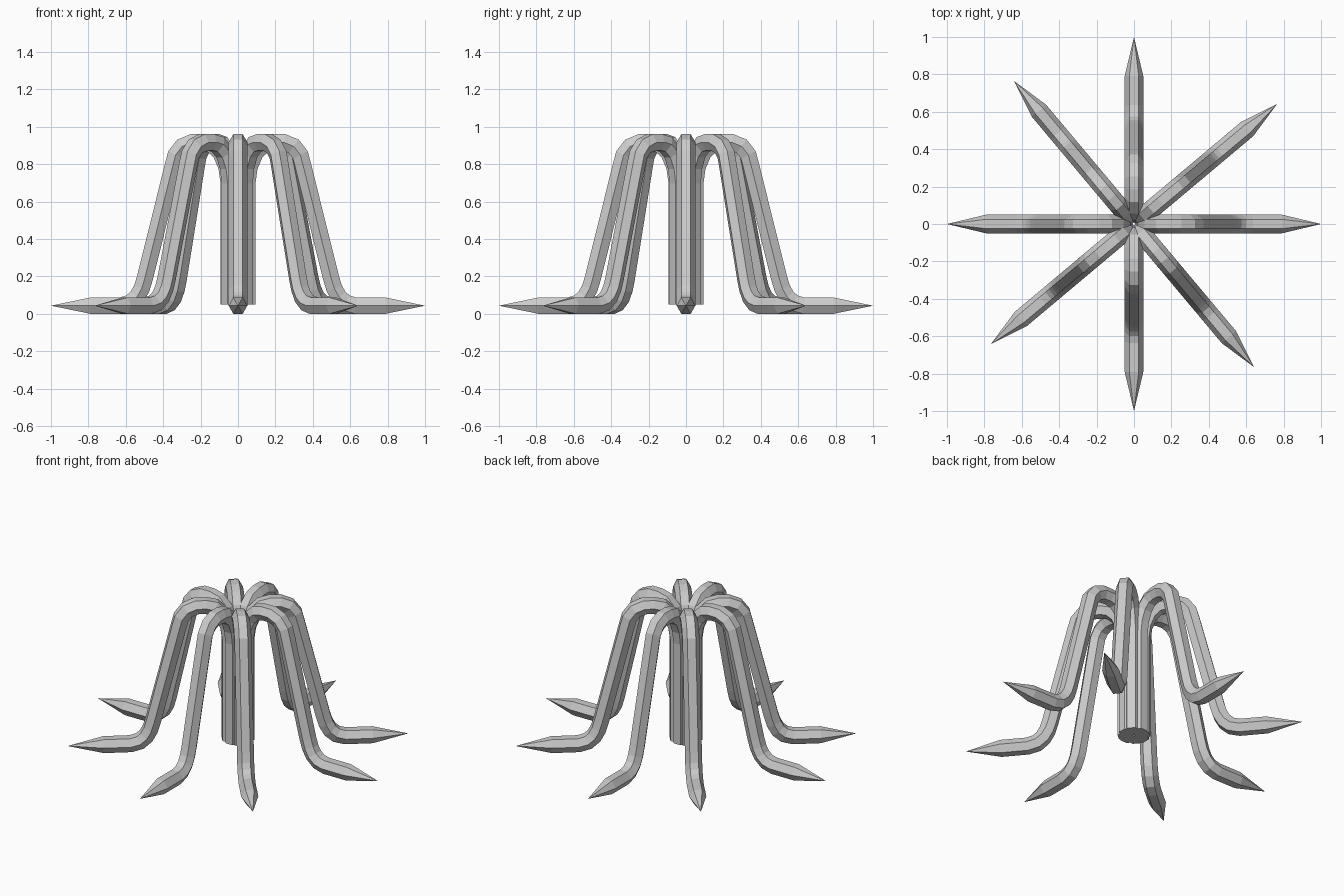
import bpy, bmesh, math
from mathutils import Vector

if "Cube" in bpy.data.objects:
    bpy.data.objects.remove(bpy.data.objects["Cube"])

R = 0.05                       # hexagon radius of every bar
H = R * math.cos(math.pi / 6)  # half its flat-to-flat height

# Centre line of one leg as (radius, height): stem, hook, slanted leg, foot
PATH = [(0.05, 0.05), (0.05, 0.70), (0.062, 0.785), (0.093, 0.86),
        (0.14, 0.905), (0.19, 0.917), (0.245, 0.917), (0.298, 0.895),
        (0.333, 0.85), (0.349, 0.79), (0.498, 0.19), (0.515, 0.135),
        (0.54, 0.09), (0.577, 0.058), (0.63, H), (0.79, H)]
TIP = (1.0, H)


def make_leg(name, angle):
    bm = bmesh.new()
    pts = [Vector(p) for p in PATH]
    rings = []
    for i, p in enumerate(pts):
        # mitred in-plane normal at this path point
        d0 = (p - pts[i - 1]).normalized() if i else (pts[1] - p).normalized()
        d1 = (pts[i + 1] - p).normalized() if i < len(pts) - 1 else d0
        t = (d0 + d1).normalized()
        n = Vector((-t.y, t.x)) / max(t.dot(d0), 0.5)
        ring = []
        for k in range(6):
            a = k * math.pi / 3
            q = p + n * (R * math.sin(a))
            ring.append(bm.verts.new((q.x, R * math.cos(a), q.y)))
        rings.append(ring)
    for a, b in zip(rings, rings[1:]):
        for k in range(6):
            j = (k + 1) % 6
            bm.faces.new((a[k], a[j], b[j], b[k]))
    # flat stem end and pointed foot
    bm.faces.new(rings[0])
    tip = bm.verts.new((TIP[0], 0, TIP[1]))
    for k in range(6):
        bm.faces.new((rings[-1][k], rings[-1][(k + 1) % 6], tip))
    bmesh.ops.recalc_face_normals(bm, faces=bm.faces)
    me = bpy.data.meshes.new(name)
    bm.to_mesh(me)
    bm.free()
    ob = bpy.data.objects.new(name, me)
    ob.rotation_euler.z = math.radians(angle)
    bpy.context.collection.objects.link(ob)


# Four legs on the axes and four set 40 degrees round from them
for i in range(4):
    make_leg(f"main_prong_{i + 1}", 90 * i)
    make_leg(f"offset_prong_{i + 1}", 90 * i + 40)
